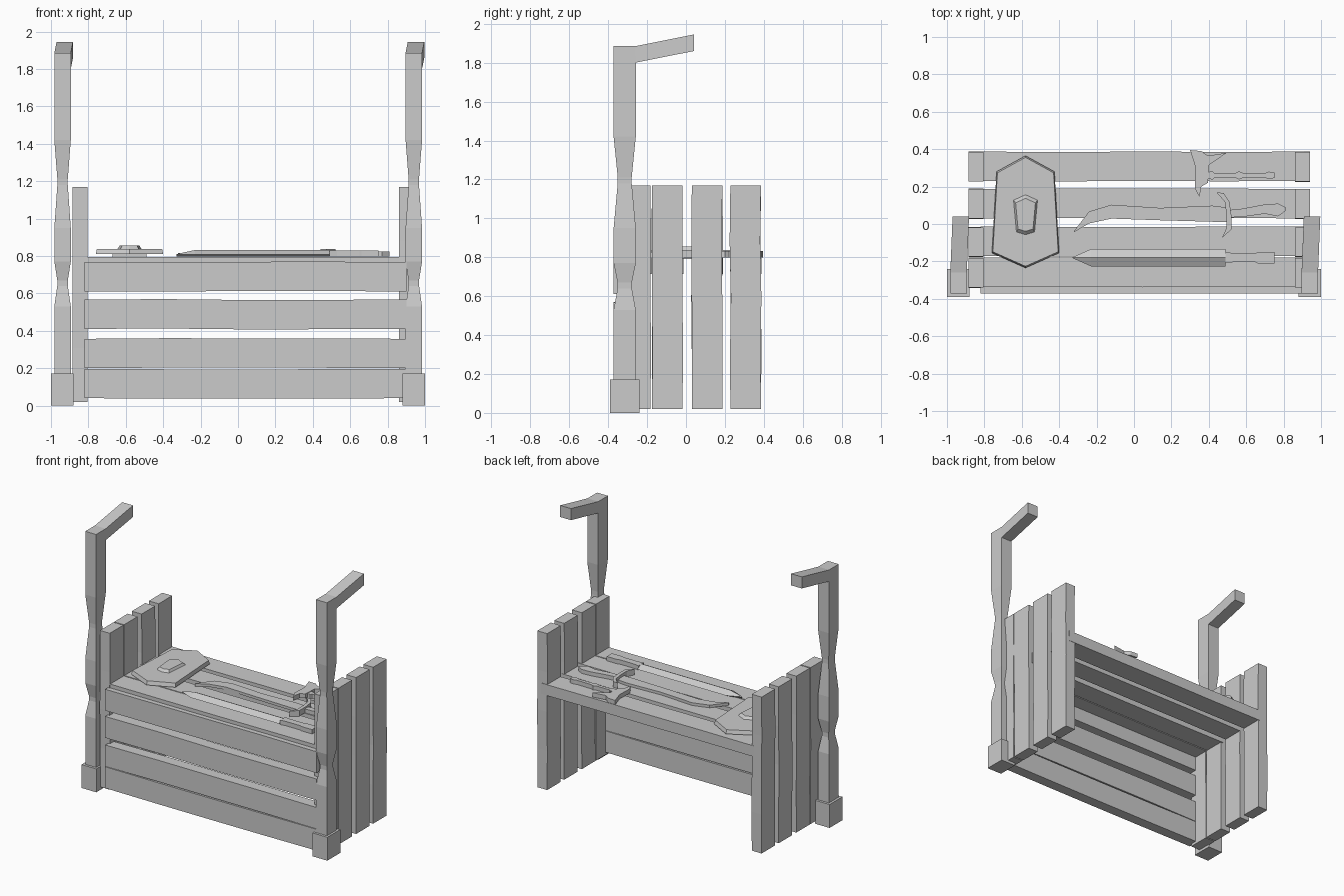
import bpy, bmesh, math, random
from mathutils import Vector

random.seed(4)
old = bpy.data.objects.get("Cube")
if old:
    bpy.data.objects.remove(old, do_unlink=True)

grey = bpy.data.materials.new("plain grey")
grey.use_nodes = True
grey.diffuse_color = (0.6, 0.6, 0.6, 1)
grey.node_tree.nodes["Principled BSDF"].inputs["Base Color"].default_value = (0.6, 0.6, 0.6, 1)


def finish(name, bm):
    bmesh.ops.recalc_face_normals(bm, faces=bm.faces[:])
    mesh = bpy.data.meshes.new(name)
    bm.to_mesh(mesh)
    bm.free()
    mesh.materials.append(grey)
    ob = bpy.data.objects.new(name, mesh)
    bpy.context.collection.objects.link(ob)
    return ob


def loft(name, rings):
    """Skin a list of equal-length point rings and cap both ends."""
    bm = bmesh.new()
    loops = [[bm.verts.new(p) for p in ring] for ring in rings]
    n = len(loops[0])
    for a, b in zip(loops, loops[1:]):
        for i in range(n):
            j = (i + 1) % n
            bm.faces.new((a[i], a[j], b[j], b[i]))
    bm.faces.new(loops[0])
    bm.faces.new(loops[-1])
    return finish(name, bm)


def plate(name, outline, z0, z1, top=1.0):
    """Flat slab from an outline, with the top optionally drawn in."""
    c = sum((Vector(p) for p in outline), Vector((0, 0))) / len(outline)
    upper = [c + (Vector(p) - c) * top for p in outline]
    return loft(name, [[(x, y, z0) for x, y in outline],
                       [(x, y, z1) for x, y in upper]])


def box(name, x0, x1, y0, y1, z0, z1):
    return plate(name, [(x0, y0), (x1, y0), (x1, y1), (x0, y1)], z0, z1)


def plank(name, start, length, axis, wide, width, thin, thick):
    """Board along one axis with slightly uneven long edges."""
    rings = []
    for k in range(5):
        wob = random.uniform(-0.004, 0.004) if 0 < k < 4 else 0
        ring = []
        for u, v in ((0, 0), (1, 0), (1, 1), (0, 1)):
            p = Vector(start)
            p[axis] += length * k / 4
            p[wide] += width * u + wob
            p[thin] += thick * v
            ring.append(p)
        rings.append(ring)
    return loft(name, rings)


def strip(name, path, z0, z1):
    """Bar along +x from (x, y, half width) stations."""
    return loft(name, [[(x, y - h, z0), (x, y + h, z0), (x, y + h, z1), (x, y - h, z1)]
                       for x, y, h in path])


# Table boards and front boards
for i, y in enumerate((-0.335, -0.17, 0.03, 0.23)):
    plank(f"table_board_{i}", (-0.82, y, 0.715), 1.73, 0, 1, 0.157, 2, 0.08)
for i, z in enumerate((0.04, 0.2, 0.41, 0.61)):
    plank(f"front_board_{i}", (-0.82, -0.372, z), 1.72, 0, 2, 0.157, 1, 0.08)

# Upright boards closing both ends
for side, x in (("right", -0.885), ("left", 0.86)):
    for i, y in enumerate((-0.34, -0.175, 0.03, 0.228)):
        plank(f"{side}_end_board_{i}", (x, y, 0.02), 1.15, 2, 1, 0.157, 0, 0.08)

# Corner posts with carved waists, top arms and feet
waists = [(0.0, 1), (0.53, 1), (0.64, 0.64), (0.67, 0.64), (0.77, 1),
          (0.95, 1), (1.18, 0.63), (1.21, 0.63), (1.42, 1), (1.795, 1)]
for side, x in (("right", -0.938), ("left", 0.94)):
    def ring(front, back, s=1.0, dx=0.0):
        return [(x + dx + sx * 0.044 * s, *p) for sx, p in
                ((-1, front), (1, front), (1, back), (-1, back))]
    rings = [ring((-0.315 - 0.057 * s, z), (-0.315 + 0.057 * s, z), s) for z, s in waists]
    rings += [ring((-0.372, 1.885), (-0.258, 1.8)),
              ring((-0.26, 1.885), (-0.257, 1.801)),
              ring((0.04, 1.945), (0.04, 1.86), 1, 0.012)]
    loft(f"{side}_post", rings)
    fx = math.copysign(0.94, x)
    box(f"{side}_foot", fx - 0.06, fx + 0.06, -0.39, -0.24, 0, 0.172)

# Shield with a raised boss
half = [(0, 0.365), (0.155, 0.28), (0.18, -0.155), (0, -0.235)]
outline = [(-0.58 + x, y) for x, y in half] + [(-0.58 - x, y) for x, y in half[2:0:-1]]
plate("shield_body", outline, 0.81, 0.838, 0.97)
box("shield_grip", -0.67, -0.49, -0.06, 0.16, 0.79, 0.812)
boss = [(0, 0.16), (0.066, 0.13), (0.05, -0.045), (0, -0.06)]
outline = [(-0.58 + x, y) for x, y in boss] + [(-0.58 - x, y) for x, y in boss[2:0:-1]]
plate("shield_boss", outline, 0.835, 0.855, 0.8)

# Straight sword
loft("sword_blade", [[(x, -0.18 - h, 0.808), (x, -0.18, 0.796), (x, -0.18 + h, 0.808),
                      (x, -0.18, z)] for x, h, z in
                     ((-0.33, 0.002, 0.81), (-0.23, 0.046, 0.832), (0.49, 0.046, 0.832))])
strip("sword_handle", [(0.49, -0.18, 0.03), (0.53, -0.18, 0.024), (0.65, -0.18, 0.024),
                       (0.66, -0.18, 0.03), (0.75, -0.18, 0.03)], 0.796, 0.828)

# Curved sword
blade = [(-0.32, -0.04, 0.003), (-0.24, 0.035, 0.032), (-0.12, 0.066, 0.037),
         (0.14, 0.053, 0.033), (0.42, 0.055, 0.043), (0.5, 0.05, 0.038)]
strip("curved_blade", blade, 0.797, 0.817)
plate("curved_guard", [(0.44, 0.17), (0.48, 0.165), (0.51, 0.12), (0.52, 0.05), (0.52, -0.03),
                       (0.47, -0.075), (0.495, -0.02), (0.495, 0.05), (0.485, 0.12)],
      0.796, 0.838)
strip("curved_handle", [(0.51, 0.055, 0.02), (0.58, 0.06, 0.022), (0.7, 0.08, 0.025),
                        (0.77, 0.075, 0.034), (0.81, 0.08, 0.01)], 0.796, 0.825)

# Axe
plate("axe_head", [(0.3, 0.395), (0.36, 0.39), (0.395, 0.365), (0.495, 0.38), (0.4, 0.315),
                   (0.395, 0.22), (0.36, 0.2), (0.35, 0.145), (0.325, 0.19), (0.33, 0.3)],
      0.8, 0.832)
strip("axe_handle", [(0.38, 0.26, 0.016), (0.42, 0.26, 0.022), (0.43, 0.26, 0.012),
                     (0.54, 0.26, 0.012), (0.56, 0.26, 0.022), (0.58, 0.26, 0.014),
                     (0.7, 0.26, 0.012), (0.72, 0.26, 0.02), (0.75, 0.26, 0.014)],
      0.797, 0.828)
